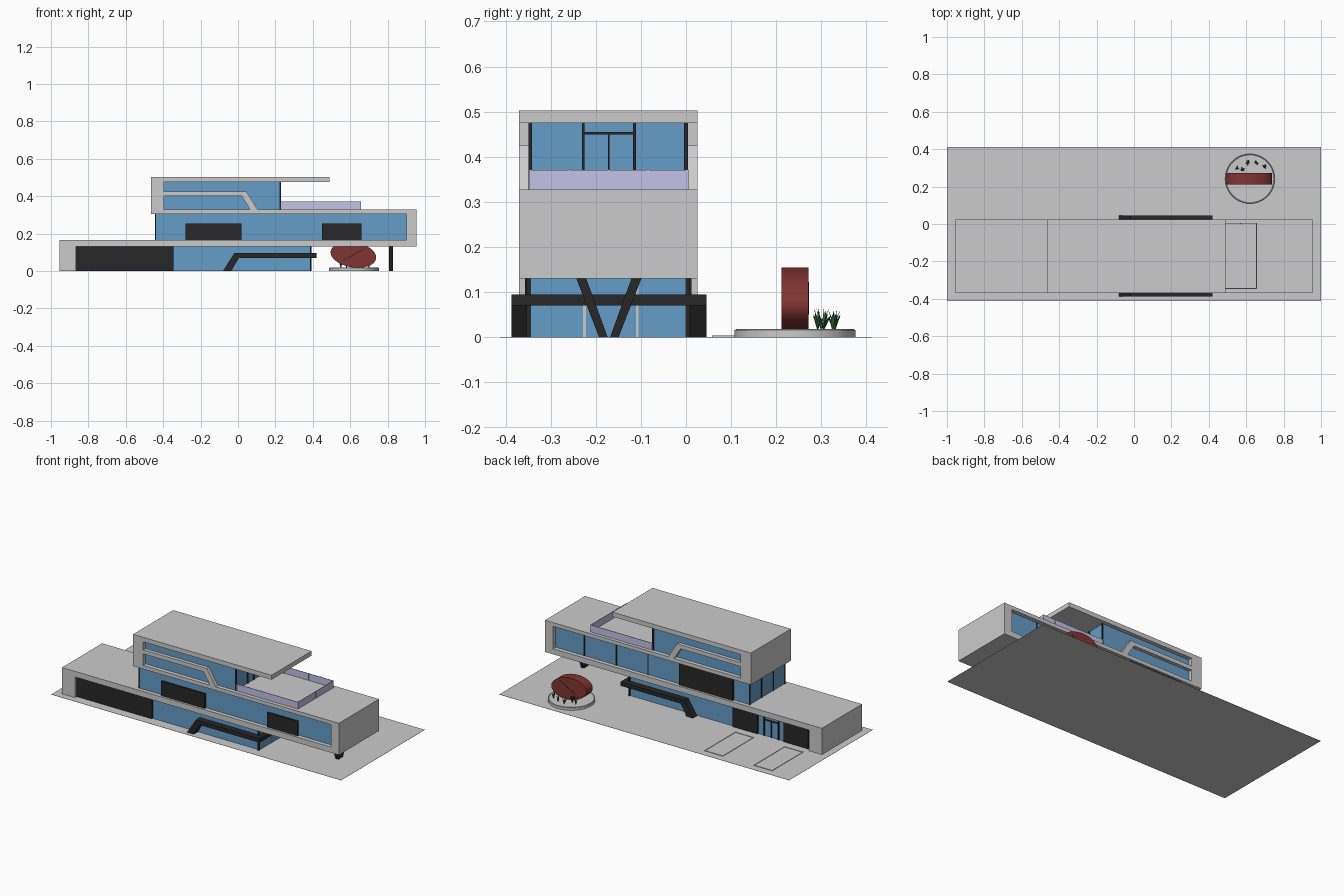
import bpy, math, random
from mathutils import Vector

if "Cube" in bpy.data.objects:
    bpy.data.objects.remove(bpy.data.objects["Cube"])
random.seed(4)

def mat(name, r, g, b):
    m = bpy.data.materials.new(name)
    m.diffuse_color = (r, g, b, 1)
    m.use_nodes = True
    m.node_tree.nodes["Principled BSDF"].inputs["Base Color"].default_value = m.diffuse_color
    return m

GLASS = mat("glass_blue", 0.13, 0.34, 0.58)
BLACK = mat("black_panel", 0.02, 0.02, 0.02)
RAIL = mat("rail_lavender", 0.56, 0.54, 0.78)
RED = mat("dark_red", 0.22, 0.035, 0.03)
GREEN = mat("leaf_green", 0.03, 0.12, 0.03)

def mesh(name, verts, faces, m=None):
    me = bpy.data.meshes.new(name)
    me.from_pydata(verts, [], faces)
    if m:
        me.materials.append(m)
    ob = bpy.data.objects.new(name, me)
    bpy.context.collection.objects.link(ob)
    return ob

def extrude_y(name, prof, y0, y1, m=None):
    """Extrude an x-z outline (counter-clockwise seen from the front) along y."""
    n = len(prof)
    v = [(x, y0, z) for x, z in prof] + [(x, y1, z) for x, z in prof]
    f = [tuple(range(n)), tuple(range(2 * n - 1, n - 1, -1))]
    f += [(i, i + n, (i + 1) % n + n, (i + 1) % n) for i in range(n)]
    return mesh(name, v, f, m)

def box(name, x0, x1, y0, y1, z0, z1, m=None):
    return extrude_y(name, [(x0, z0), (x1, z0), (x1, z1), (x0, z1)], y0, y1, m)

def cylinder(name, r, h, loc, m=None, sides=48):
    bpy.ops.mesh.primitive_cylinder_add(vertices=sides, radius=r, depth=h, location=loc)
    ob = bpy.context.object
    ob.name = name
    if m:
        ob.data.materials.append(m)
    return ob

YF, YB = -0.37, 0.025        # concrete faces
GF, GB = -0.345, 0.0         # glass faces

# Ground plate
box("ground_plate", -1, 1, -0.412, 0.412, 0, 0.001)

# Continuous folded concrete ribbon: wall, floor, wall, floor, wall, roof
extrude_y("concrete_ribbon", [
    (-.955, 0), (-.865, 0), (-.865, .13), (.955, .13), (.955, .328), (-.395, .328),
    (-.395, .475), (.49, .475), (.49, .503), (-.465, .503), (-.465, .305),
    (.9, .305), (.9, .165), (-.955, .165)], YF, YB)

# Bent concrete bands across the top storey, front and back
band = [(-.395, .40), (.02, .40), (.065, .328), (.105, .328), (.045, .425), (-.395, .425)]
extrude_y("top_band_front", band, YF, YF + .022)
extrude_y("top_band_back", band, YB - .022, YB)

# Glazed volumes
box("ground_glass", -.865, .39, GF, GB, .001, .13, GLASS)
box("middle_glass", -.44, .9, GF, GB, .165, .305, GLASS)
box("top_glass", -.395, .225, GF, GB, .328, .475, GLASS)

# Dark wall panels
for name, x0, x1, z0, z1, back in [
        ("garage_panel_front", -.865, -.345, .003, .13, False),
        ("middle_panel_front_left", -.28, .02, .165, .255, False),
        ("middle_panel_front_right", .45, .66, .165, .255, False),
        ("garage_panel_back_left", -.85, -.68, .003, .13, True),
        ("garage_panel_back_right", -.50, -.33, .003, .13, True),
        ("middle_panel_back", -.33, .04, .165, .305, True)]:
    y0, y1 = (GB - .005, GB + .012) if back else (GF - .012, GF + .005)
    box(name, x0, x1, y0, y1, z0, z1, BLACK)

# Window mullions on the back and the left end
for i, x in enumerate((.26, .48, .70)):
    box(f"back_mullion_{i}", x - .003, x + .003, GB, GB + .004, .165, .305, BLACK)
for i, y in enumerate((GF, -.23, -.115, GB)):
    box(f"left_mullion_{i}", -.444, -.438, y - .003, y + .003, .165, .305, BLACK)
for i, y in enumerate((-.225, -.108)):
    box(f"ground_mullion_{i}", .388, .393, y - .003, y + .003, .001, .13)

# Back entrance door frame
for i, x in enumerate((-.64, -.59, -.54)):
    box(f"entrance_post_{i}", x - .004, x + .004, GB, GB + .006, .001, .13 if i != 1 else .10, BLACK)
box("entrance_transom", -.64, -.54, GB, GB + .006, .098, .105, BLACK)

# Terrace door frame and corner posts
for i, (y, w) in enumerate(((GF, .004), (-.228, .003), (-.171, .0015), (-.114, .003), (GB, .004))):
    box(f"terrace_post_{i}", .222, .231, y - w, y + w, .328, .475 if i != 2 else .45, BLACK)
box("terrace_transom", .222, .231, -.228, -.114, .449, .455, BLACK)
for i, y in enumerate((GF - .004, GB + .004)):
    box(f"ground_corner_{i}", .384, .392, y - .005, y + .005, .001, .13, BLACK)

# Terrace glass railing with joint posts
T = .0015
for i, y in enumerate((GF, .003)):
    box(f"rail_side_{i}", .23, .655, y - T, y + T, .328, .371, RAIL)
    for k in range(6):
        x = .232 + k * .0845
        box(f"rail_post_{i}_{k}", x - .002, x + .002, y - .0025, y + .0025, .328, .372, RAIL)
box("rail_end", .655 - T, .655 + T, GF, .003, .328, .371, RAIL)
for k in range(1, 4):
    y = GF + k * .087
    box(f"rail_end_post_{k}", .6525, .6575, y - .002, y + .002, .328, .372, RAIL)

# Black bent beam wrapping the ground floor
beam = [(-.08, .001), (-.035, .001), (.005, .07), (.42, .07), (.42, .095), (-.02, .095)]
extrude_y("beam_front", beam, -.387, -.347, BLACK)
extrude_y("beam_back", beam, .005, .045, BLACK)
box("beam_end", .385, .42, -.35, .008, .07, .095, BLACK)

# V column under the cantilever
for i, s in enumerate((-1, 1)):
    c, x0, x1 = -.171, .808, .828
    a, b = c + s * .003, c + s * .022
    t0, t1 = c + s * .05, c + s * .072
    quad = [(a, .001), (b, .001), (t1, .13), (t0, .13)]
    if s < 0:
        quad.reverse()
    v = [(x0, y, z) for y, z in quad] + [(x1, y, z) for y, z in quad]
    mesh(f"v_column_{i}", v, [(3, 2, 1, 0), (4, 5, 6, 7)] +
         [(k, (k + 1) % 4, (k + 1) % 4 + 4, k + 4) for k in range(4)], BLACK)

# Parking bay outlines
for i, (x0, x1) in enumerate(((-.85, -.72), (-.51, -.38))):
    y0, y1, w = .058, .365, .005
    for k, r in enumerate(((x0, x0 + w, y0, y1), (x1 - w, x1, y0, y1),
                           (x0, x1, y0, y0 + w), (x0, x1, y1 - w, y1))):
        box(f"bay_{i}_line_{k}", *r, 0, .004)

# Round plinth with a raised rim
CX, CY = .62, .242
cylinder("plinth", .134, .016, (CX, CY, .008))
bpy.ops.mesh.primitive_torus_add(major_radius=.130, minor_radius=.004, major_segments=48,
                                 minor_segments=4, location=(CX, CY, .0145))
bpy.context.object.name = "plinth_rim"

# Tilted oval sculpture with a dark slit on each face
def oval(a, b, tilt, n=40):
    pts = []
    for k in range(n):
        t = 2 * math.pi * k / n
        x, z = a * math.cos(t), b * math.sin(t)
        pts.append((.617 + x * math.cos(tilt) - z * math.sin(tilt),
                    .086 + x * math.sin(tilt) + z * math.cos(tilt)))
    return pts
sculpture = extrude_y("oval_sculpture", oval(.123, .067, -.16), .212, .272, RED)
slit = extrude_y("sculpture_slit", oval(.075, .0025, .5, 12), .2112, .2728, BLACK)

# Spiky plants
for i, (x, y) in enumerate(((.55, .30), (.58, .292), (.61, .33), (.655, .325), (.70, .305))):
    v, f = [], []
    for k in range(9):
        ang = random.uniform(0, 2 * math.pi)
        d = Vector((math.cos(ang), math.sin(ang), 0))
        side = Vector((-d.y, d.x, 0)) * .003
        base = Vector((x, y, .015))
        mid = base + d * .006 + Vector((0, 0, .022))
        tip = base + d * random.uniform(.006, .018) + Vector((0, 0, random.uniform(.03, .05)))
        n = len(v)
        v += [base - side * .5, base + side * .5, mid + side, tip, mid - side]
        f.append(tuple(range(n, n + 5)))
    mesh(f"plant_{i}", v, f, GREEN)

# Smooth the round parts, keeping edges sharp
for ob in (bpy.data.objects["plinth"], sculpture):
    bpy.ops.object.select_all(action='DESELECT')
    ob.select_set(True)
    bpy.context.view_layer.objects.active = ob
    bpy.ops.object.shade_smooth_by_angle(angle=math.radians(30))
